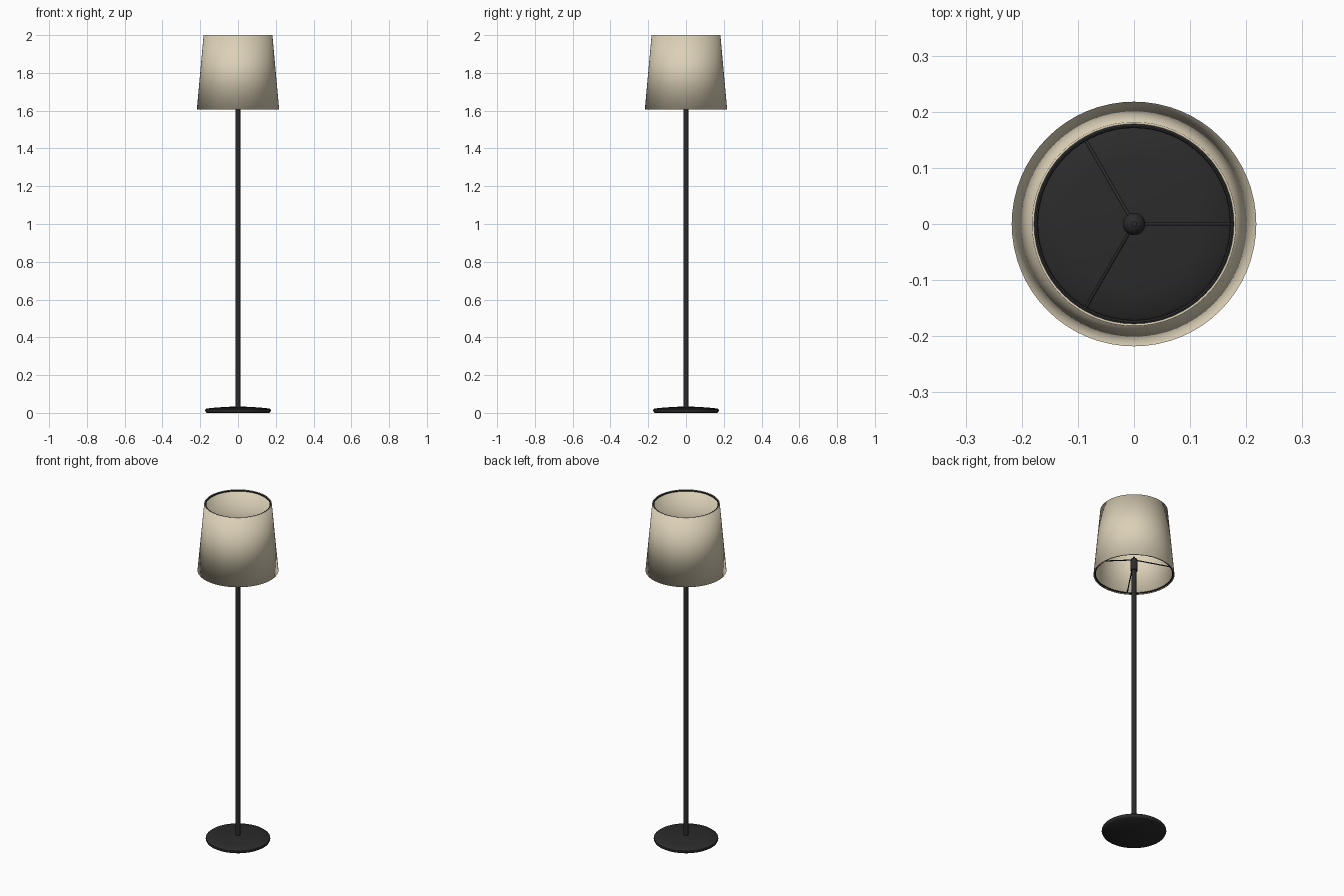
import bpy, bmesh
from math import sin, cos, pi
from mathutils import Vector

cube = bpy.data.objects.get("Cube")
if cube:
    bpy.data.objects.remove(cube)


def material(name, rgb):
    m = bpy.data.materials.new(name)
    m.use_nodes = True
    m.diffuse_color = (*rgb, 1)
    bsdf = m.node_tree.nodes["Principled BSDF"]
    bsdf.inputs["Base Color"].default_value = (*rgb, 1)
    bsdf.inputs["Roughness"].default_value = 0.7
    return m


BLACK = material("matte black metal", (0.024, 0.024, 0.025))
LINEN = material("beige linen", (0.72, 0.64, 0.48))


def lathe(name, profile, mat, segments=64, closed=False, sharp=True):
    """Spin (radius, height) points about z; a closed profile makes a ring."""
    bm = bmesh.new()
    pts = [bm.verts.new((r, 0, z)) for r, z in profile]
    pairs = list(zip(pts, pts[1:]))
    if closed:
        pairs.append((pts[-1], pts[0]))
    edges = [bm.edges.new(p) for p in pairs]
    bmesh.ops.spin(bm, geom=pts + edges, cent=(0, 0, 0), axis=(0, 0, 1),
                   angle=2 * pi, steps=segments)
    bmesh.ops.remove_doubles(bm, verts=bm.verts, dist=0.00005)
    bmesh.ops.recalc_face_normals(bm, faces=bm.faces)
    mesh = bpy.data.meshes.new(name)
    bm.to_mesh(mesh)
    bm.free()
    obj = bpy.data.objects.new(name, mesh)
    bpy.context.collection.objects.link(obj)
    mesh.materials.append(mat)
    mesh.shade_smooth()
    if sharp:
        mesh.set_sharp_from_angle(angle=0.6)
    return obj


def ring(name, radius, z, tube):
    circle = [(radius + tube * cos(a * pi / 4), z + tube * sin(a * pi / 4))
              for a in range(8)]
    return lathe(name, circle, BLACK, closed=True)


def rod(name, start, end, radius):
    start, end = Vector(start), Vector(end)
    axis = end - start
    bpy.ops.mesh.primitive_cylinder_add(
        vertices=12, radius=radius, depth=axis.length,
        location=(start + end) / 2,
        rotation=axis.to_track_quat("Z", "Y").to_euler())
    obj = bpy.context.object
    obj.name = name
    obj.data.materials.append(BLACK)
    bpy.ops.object.shade_smooth_by_angle(angle=0.6)
    return obj


# Weighted base with a rounded edge and shallow domed top
lathe("base", [(0, 0), (0.165, 0), (0.171, 0.004), (0.174, 0.011),
               (0.173, 0.018), (0.167, 0.023), (0.12, 0.028),
               (0.06, 0.032), (0, 0.034)], BLACK)

# Pole and socket
lathe("pole", [(0, 0.03), (0.0125, 0.03), (0.0125, 1.64), (0, 1.64)],
      BLACK, segments=32)
lathe("socket", [(0, 1.63), (0.02, 1.63), (0.02, 1.69), (0.017, 1.7),
                 (0.01, 1.706), (0.005, 1.708), (0.005, 1.714), (0, 1.715)],
      BLACK, segments=32)

# Thin tapered shade, softly shaded over its rims
lathe("shade", [(0.218, 1.605), (0.182, 2.0), (0.178, 2.0), (0.214, 1.605)],
      LINEN, closed=True, sharp=False)

# Wire rings inside the rims
ring("top_ring", 0.175, 1.996, 0.004)
ring("bottom_ring", 0.21, 1.611, 0.004)

# Three sloping arms from the socket to the bottom ring
for i in range(3):
    a = i * 2 * pi / 3
    rod(f"shade_arm_{i + 1}", (0.012 * cos(a), 0.012 * sin(a), 1.692),
        (0.21 * cos(a), 0.21 * sin(a), 1.612), 0.003)
